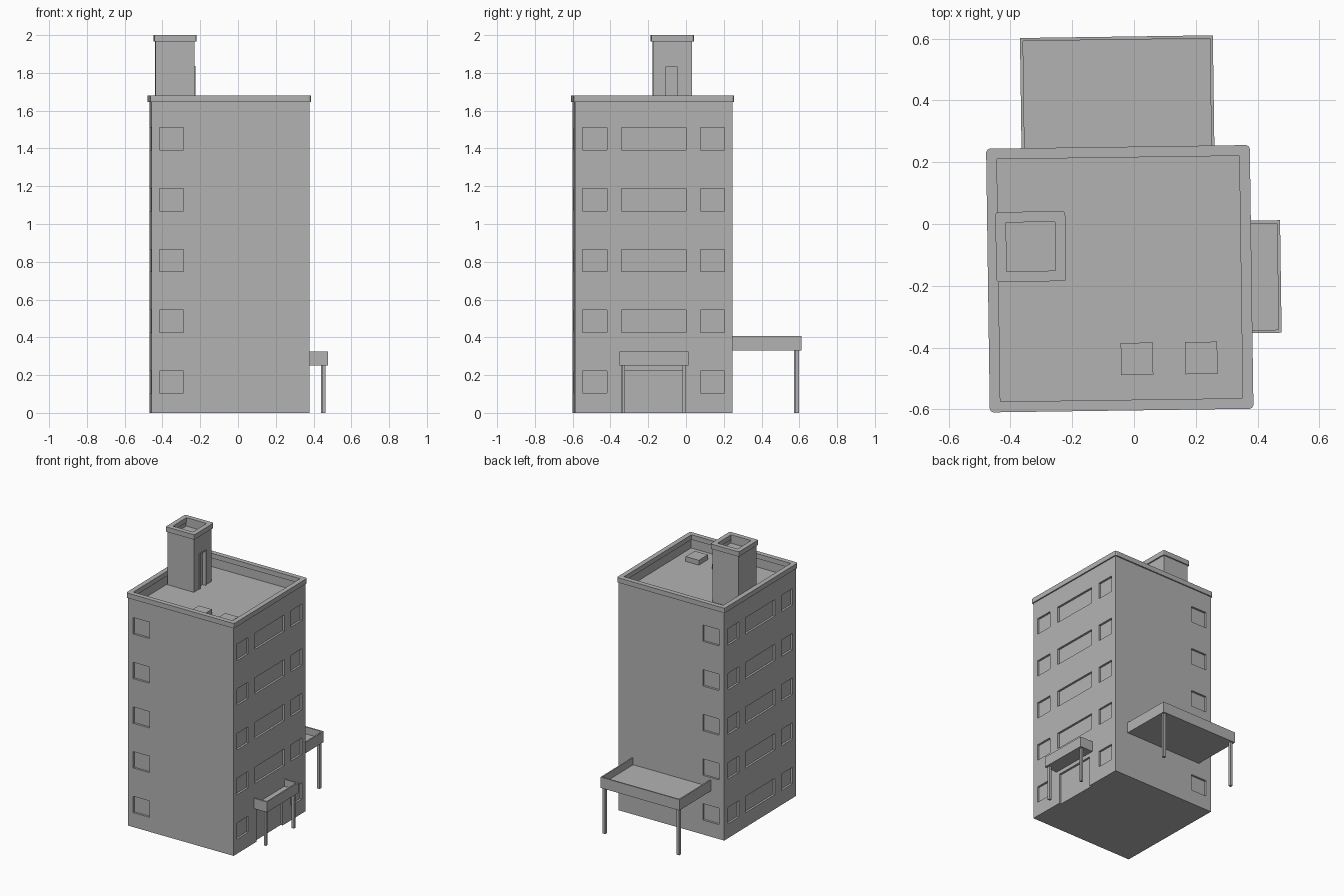
import bpy
import bmesh
from mathutils import Matrix, Vector

default = bpy.data.objects.get("Cube")
if default:
    bpy.data.objects.remove(default, do_unlink=True)

# One plain grey for the whole building
GREY = (0.45, 0.45, 0.45, 1)
grey = bpy.data.materials.new("concrete_grey")
grey.use_nodes = True
grey.diffuse_color = GREY
grey.node_tree.nodes["Principled BSDF"].inputs["Base Color"].default_value = GREY

# The tower sits off centre and is turned very slightly
PLACE = Matrix.Translation((-0.046, -0.177, 0)) @ Matrix.Rotation(0.014, 4, 'Z')
HALF = 0.4175          # half width of the tower walls
INNER = 0.392          # half width inside the parapet
WALL_TOP, ROOF = 1.645, 1.58


def finish(name, bm):
    bmesh.ops.recalc_face_normals(bm, faces=bm.faces)
    mesh = bpy.data.meshes.new(name)
    bm.to_mesh(mesh)
    bm.free()
    mesh.materials.append(grey)
    obj = bpy.data.objects.new(name, mesh)
    obj.matrix_world = PLACE
    bpy.context.collection.objects.link(obj)
    return obj


def add_box(bm, lo, hi):
    lo, hi = Vector(lo), Vector(hi)
    mat = Matrix.Translation((lo + hi) / 2) @ Matrix.Diagonal((*(hi - lo), 1))
    return bmesh.ops.create_cube(bm, size=1, matrix=mat)["verts"]


def box(name, lo, hi):
    bm = bmesh.new()
    add_box(bm, lo, hi)
    return finish(name, bm)


def tray(name, lo, hi, rim, depth):
    """Box whose top is sunk inside a rim."""
    bm = bmesh.new()
    add_box(bm, lo, hi)
    bm.normal_update()
    top = max(bm.faces, key=lambda f: f.calc_center_median().z)
    bmesh.ops.inset_region(bm, faces=[top], thickness=rim)
    floor = bmesh.ops.extrude_discrete_faces(bm, faces=[top])["faces"][0]
    bmesh.ops.translate(bm, verts=floor.verts, vec=(0, 0, -depth))
    return finish(name, bm)


def coping(name, cx, cy, outer, inner, z0, z1, bevel):
    """Square ring with softened outer corners."""
    bm = bmesh.new()
    signs = [(-1, -1), (1, -1), (1, 1), (-1, 1)]
    loops = [[bm.verts.new((cx + sx * r, cy + sy * r, z)) for sx, sy in signs]
             for r, z in ((outer, z0), (outer, z1), (inner, z1), (inner, z0))]
    for k in range(4):
        a, b = loops[k], loops[(k + 1) % 4]
        for i in range(4):
            j = (i + 1) % 4
            bm.faces.new((a[i], a[j], b[j], b[i]))
    corners = [bm.edges.get((loops[0][i], loops[1][i])) for i in range(4)]
    bmesh.ops.bevel(bm, geom=corners, offset=bevel, segments=2, profile=0.5,
                    affect='EDGES')
    return finish(name, bm)


def carve(obj, cutter):
    """Cut the recesses and discard the cutter."""
    cutter.hide_render = True
    mod = obj.modifiers.new("recesses", 'BOOLEAN')
    mod.operation, mod.solver, mod.object = 'DIFFERENCE', 'EXACT', cutter
    graph = bpy.context.evaluated_depsgraph_get()
    mesh = bpy.data.meshes.new_from_object(obj.evaluated_get(graph))
    obj.modifiers.clear()
    obj.data = mesh
    bpy.data.objects.remove(cutter, do_unlink=True)


# Tower walls with sunken roof
tower = tray("tower_walls", (-HALF, -HALF, 0), (HALF, HALF, WALL_TOP),
             HALF - INNER, WALL_TOP - ROOF)

# Window and entrance recesses
RECESS, WIN_W, WIN_H, SIDE = 0.015, 0.128, 0.118, 0.312
cuts = bmesh.new()
near, far = HALF - RECESS, HALF + 0.05
for floor in range(5):
    z0 = 0.104 + floor * 0.322
    z1 = z0 + WIN_H
    for s in (-1, 1):
        xs = sorted((s * near, s * far))
        for y, w in ((-SIDE, WIN_W), (0, 0.342), (SIDE, WIN_W)):
            bottom, width = z0, w
            if s > 0 and y == 0 and floor == 0:
                bottom, width = -0.01, 0.306      # street entrance
            add_box(cuts, (xs[0], y - width / 2, bottom), (xs[1], y + width / 2, z1))
        # single column on the front and back walls
        add_box(cuts, (-SIDE - WIN_W / 2, xs[0], z0), (-SIDE + WIN_W / 2, xs[1], z1))
carve(tower, finish("recess_cutter", cuts))

# Roof parapet
coping("parapet", 0, 0, 0.4265, INNER, WALL_TOP, 1.68, 0.012)

# Stair house on the roof, with a sunken top and a door recess
SX, SY, SH = -0.2865, 0.108, 0.1035
stair = tray("stair_house", (SX - SH, SY - SH, ROOF - 0.01),
             (SX + SH, SY + SH, 1.965), SH - 0.079, 0.03)
coping("stair_house_coping", SX, SY, 0.113, 0.079, 1.965, 2.0, 0.009)
door_y, door_w, door_top, face = 0.103, 0.032, 1.83, SX + SH
carve(stair, box("door_cutter", (face - 0.02, door_y - door_w, ROOF),
                 (face + 0.05, door_y + door_w, door_top)))
for side, s in (("front", -1), ("back", 1)):
    ys = sorted((door_y + s * door_w, door_y + s * (door_w + 0.006)))
    box(f"roof_door_jamb_{side}", (face - 0.002, ys[0], ROOF),
        (face + 0.005, ys[1], door_top))
box("roof_door_lintel", (face - 0.002, door_y - door_w - 0.006, door_top),
    (face + 0.005, door_y + door_w + 0.006, door_top + 0.006))

# Roof vents
for name, x in (("vent_middle", 0.052), ("vent_side", 0.26)):
    box(name, (x - 0.052, -0.312, ROOF - 0.005), (x + 0.052, -0.208, ROOF + 0.035))

# Entrance canopy with two posts
tray("entrance_canopy", (HALF - 0.03, -0.182, 0.25), (0.521, 0.182, 0.325), 0.014, 0.05)
for side, s in (("front", -1), ("back", 1)):
    y = s * 0.161
    box(f"entrance_post_{side}", (0.488, y - 0.009, 0), (0.506, y + 0.009, 0.255))

# Wide rear canopy with two posts
tray("rear_canopy", (-SIDE, HALF - 0.03, 0.33), (SIDE, 0.783, 0.408), 0.014, 0.05)
for side, s in (("right", -1), ("left", 1)):
    x = s * 0.292
    box(f"rear_post_{side}", (x - 0.01, 0.752, 0), (x + 0.01, 0.772, 0.335))
